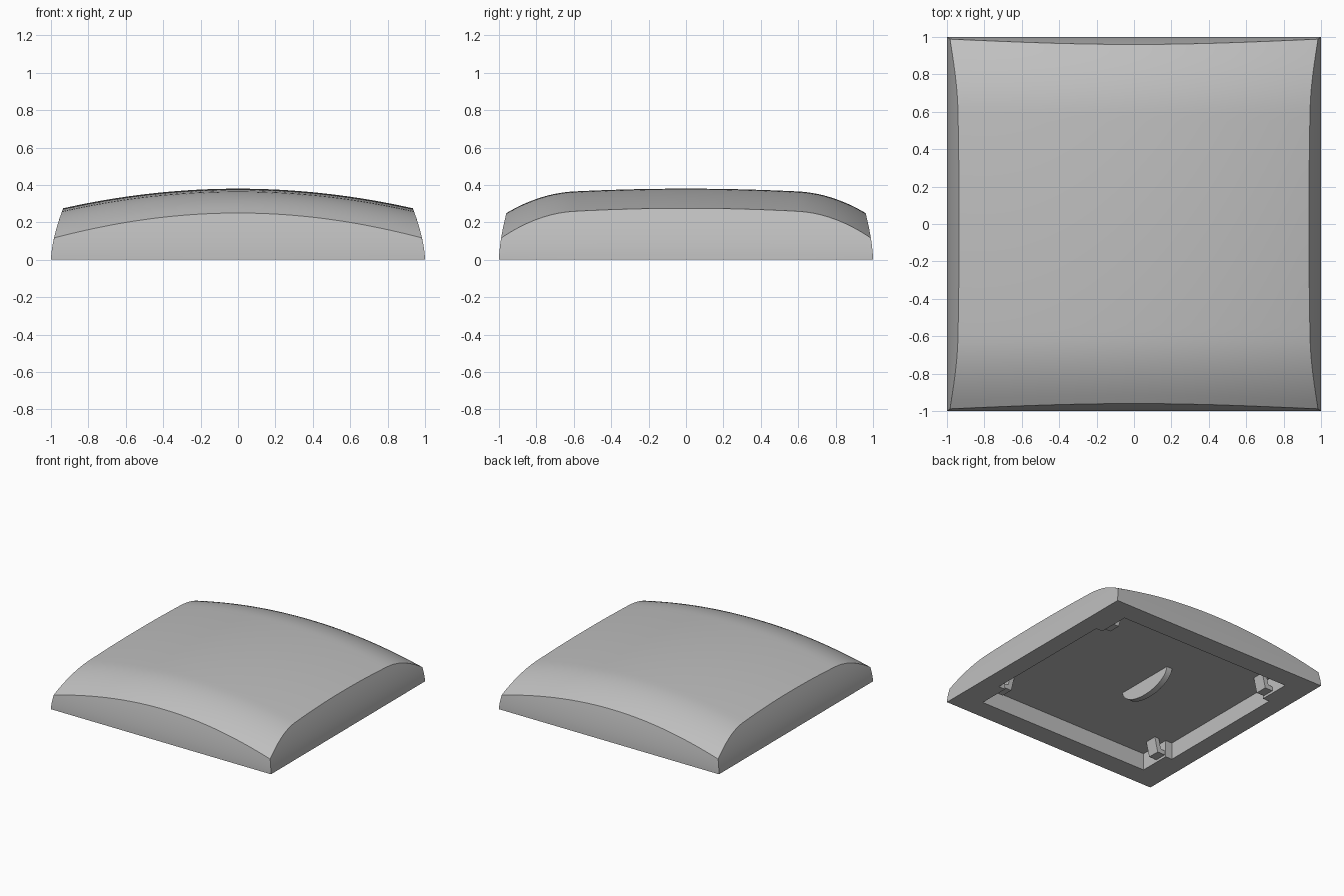
import bpy, bmesh, math
from mathutils import Vector

cube = bpy.data.objects.get("Cube")
if cube:
    bpy.data.objects.remove(cube, do_unlink=True)

grey = bpy.data.materials.new("plain_grey")
grey.use_nodes = True
grey.diffuse_color = (0.52, 0.52, 0.52, 1)
grey.node_tree.nodes["Principled BSDF"].inputs["Base Color"].default_value = grey.diffuse_color

N = 48        # divisions across the top
ROWS = 8      # divisions up each wall
CEILING = 0.14


def make_object(name, bm):
    bmesh.ops.recalc_face_normals(bm, faces=bm.faces)
    mesh = bpy.data.meshes.new(name)
    bm.to_mesh(mesh)
    bm.free()
    mesh.materials.append(grey)
    obj = bpy.data.objects.new(name, mesh)
    bpy.context.collection.objects.link(obj)
    return obj


def activate(obj):
    bpy.ops.object.select_all(action='DESELECT')
    obj.select_set(True)
    bpy.context.view_layer.objects.active = obj


def prism(name, outline, sweep):
    """Sweep a flat outline along a vector into a closed solid."""
    bm = bmesh.new()
    face = bm.faces.new([bm.verts.new(p) for p in outline])
    swept = bmesh.ops.extrude_face_region(bm, geom=[face], use_keep_orig=True)
    moved = [v for v in swept["geom"] if isinstance(v, bmesh.types.BMVert)]
    bmesh.ops.translate(bm, verts=moved, vec=Vector(sweep))
    return make_object(name, bm)


# Outer form: bowed walls meeting a domed top
def half_x(z):
    return 1 - 0.065 * (z / 0.275) ** 1.6


def half_y(z):
    return 1 - 0.04 * (z / 0.25) ** 1.6


def top_height(x, y):
    t = max(abs(y) - 0.6, 0)
    inner = min(abs(y), 0.6) / 0.6
    return 0.38 - 0.12 * x * x - 0.015 * inner ** 2 - 0.05 * t - 0.75 * t * t


def top_point(u, v):
    # The footprint shrinks with height only at the rim
    z = 0.2
    for _ in range(25):
        z = top_height(u * half_x(z), v * half_y(z))
    return Vector((u * half_x(z), v * half_y(z), z))


bm = bmesh.new()
steps = [2 * i / N - 1 for i in range(N + 1)]
grid = [[bm.verts.new(top_point(u, v)) for v in steps] for u in steps]
for i in range(N):
    for j in range(N):
        bm.faces.new((grid[i][j], grid[i + 1][j], grid[i + 1][j + 1], grid[i][j + 1]))

# Walls: rings descending from the rim to the base
loop = ([(i, 0) for i in range(N)] + [(N, j) for j in range(N)]
        + [(i, N) for i in range(N, 0, -1)] + [(0, j) for j in range(N, 0, -1)])
ring = [grid[i][j] for i, j in loop]
rim_heights = [v.co.z for v in ring]
for r in range(ROWS - 1, -1, -1):
    lower = []
    for (i, j), rim in zip(loop, rim_heights):
        z = rim * r / ROWS
        lower.append(bm.verts.new((steps[i] * half_x(z), steps[j] * half_y(z), z)))
    for k in range(len(ring)):
        n = (k + 1) % len(ring)
        bm.faces.new((ring[k], ring[n], lower[n], lower[k]))
    ring = lower
bm.faces.new(ring)
shell = make_object("cushion_shell", bm)

# Underside recess, wider along the middle of the left and right sides
for hx, hy in ((0.79, 0.83), (0.85, 0.57)):
    outline = [(-hx, -hy, -0.1), (hx, -hy, -0.1), (hx, hy, -0.1), (-hx, hy, -0.1)]
    cutter = prism("recess_cutter", outline, (0, 0, CEILING + 0.1))
    cutter.hide_render = True
    cut = shell.modifiers.new("recess", 'BOOLEAN')
    cut.operation = 'DIFFERENCE'
    cut.solver = 'EXACT'
    cut.object = cutter
    activate(shell)
    bpy.ops.object.modifier_apply(modifier=cut.name)
    bpy.data.objects.remove(cutter, do_unlink=True)
activate(shell)
bpy.ops.object.shade_smooth_by_angle(angle=math.radians(30))

# Rounded locating tab under the middle
arc = [math.pi * k / 24 for k in range(25)]
tab_outline = [(-0.13, 0.03 + 0.26 * math.cos(a), CEILING + 0.005 - 0.135 * math.sin(a))
               for a in arc]
tab = prism("locating_tab", tab_outline, (0.05, 0, 0))
activate(tab)
bpy.ops.object.shade_smooth_by_angle(angle=math.radians(30))

# Hooked clips at the four corners of the recess
hook = [(0.69, 0.145), (0.73, 0.145), (0.75, 0.06), (0.81, 0.05), (0.81, 0.02), (0.72, 0.02)]
for sx, side in ((1, "left"), (-1, "right")):
    for sy, end in ((1, "back"), (-1, "front")):
        prism(f"clip_{end}_{side}", [(sx * x, sy * 0.58, z) for x, z in hook],
              (0, sy * 0.1, 0))
